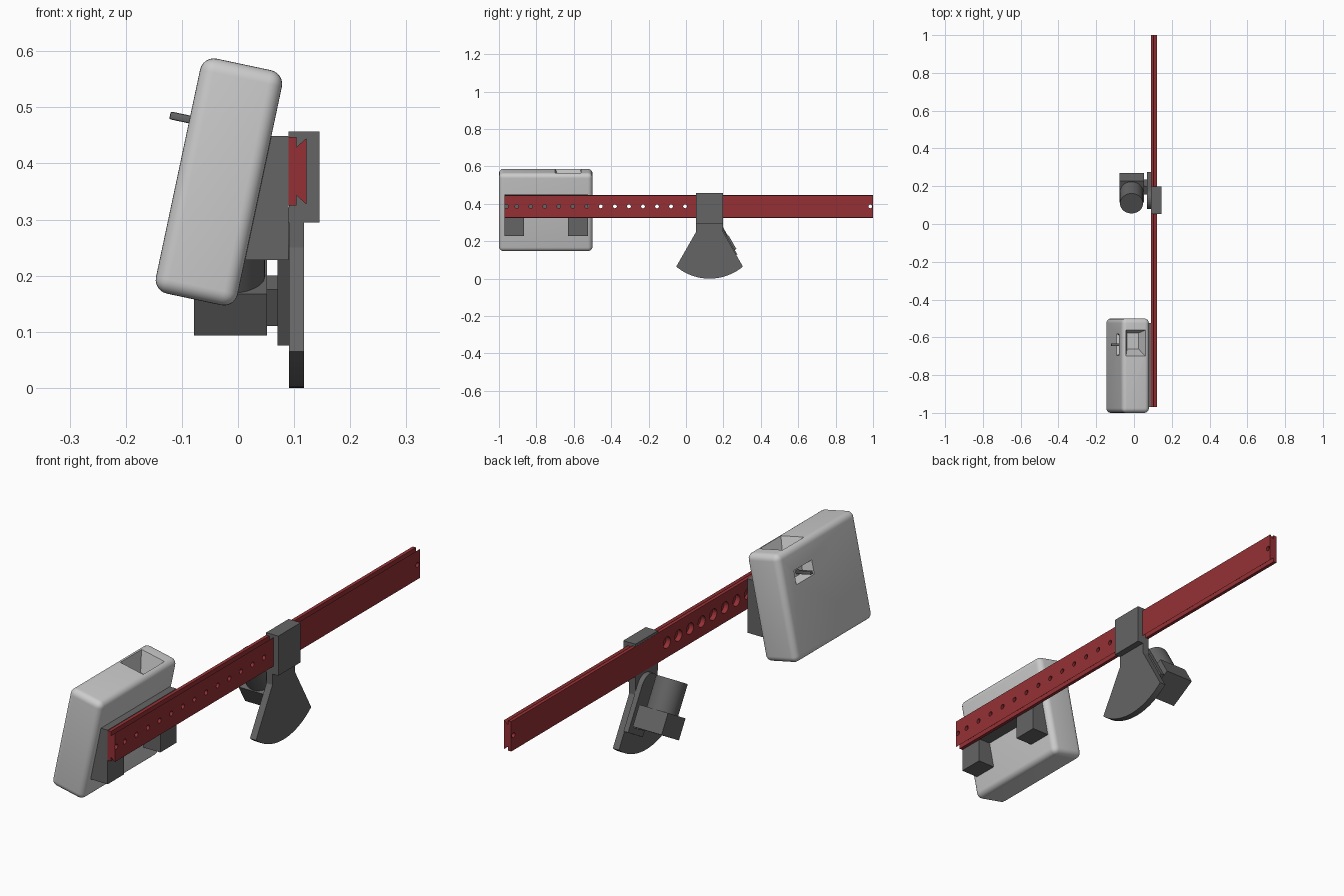
import bpy, bmesh, math
from mathutils import Matrix, Vector

if "Cube" in bpy.data.objects:
    bpy.data.objects.remove(bpy.data.objects["Cube"])

red = bpy.data.materials.new("red_paint")
red.diffuse_color = (0.30, 0.03, 0.035, 1)
red.use_nodes = True
red.node_tree.nodes["Principled BSDF"].inputs["Base Color"].default_value = red.diffuse_color
dark = bpy.data.materials.new("dark_grey")
dark.diffuse_color = (0.13, 0.13, 0.13, 1)
dark.use_nodes = True
dark.node_tree.nodes["Principled BSDF"].inputs["Base Color"].default_value = dark.diffuse_color


def finish(name, bm, mat=None, matrix=None, smooth=False):
    if matrix:
        bm.transform(matrix)
    bmesh.ops.recalc_face_normals(bm, faces=bm.faces)
    me = bpy.data.meshes.new(name)
    bm.to_mesh(me)
    bm.free()
    ob = bpy.data.objects.new(name, me)
    bpy.context.collection.objects.link(ob)
    if mat:
        me.materials.append(mat)
    if smooth:
        select(ob)
        bpy.ops.object.shade_smooth_by_angle(angle=math.radians(35))
    return ob


def select(ob):
    bpy.ops.object.select_all(action='DESELECT')
    ob.select_set(True)
    bpy.context.view_layer.objects.active = ob


def add_box(bm, lo, hi):
    lo, hi = Vector(lo), Vector(hi)
    m = Matrix.Translation((lo + hi) / 2) @ Matrix.Diagonal((*(hi - lo), 1))
    bmesh.ops.create_cube(bm, size=1, matrix=m)


def add_prism(bm, pts, a, b, axis):
    """Extrude a profile: (x, z) along y, or (y, z) along x."""
    place = (lambda p, d: (p[0], d, p[1])) if axis == 'y' else (lambda p, d: (d, p[0], p[1]))
    v0 = [bm.verts.new(place(p, a)) for p in pts]
    v1 = [bm.verts.new(place(p, b)) for p in pts]
    bm.faces.new(v0)
    bm.faces.new(v1)
    for i in range(len(pts)):
        j = (i + 1) % len(pts)
        bm.faces.new((v0[i], v0[j], v1[j], v1[i]))


def prism(name, pts, a, b, axis, mat, matrix=None):
    bm = bmesh.new()
    add_prism(bm, pts, a, b, axis)
    return finish(name, bm, mat, matrix)


def box(name, lo, hi, mat=None, matrix=None):
    bm = bmesh.new()
    add_box(bm, lo, hi)
    return finish(name, bm, mat, matrix)


def hull(name, pts, matrix):
    bm = bmesh.new()
    bmesh.ops.convex_hull(bm, input=[bm.verts.new(p) for p in pts])
    return finish(name, bm, None, matrix)


def cut(ob, cutter):
    cutter.hide_render = True
    mod = ob.modifiers.new("cut", 'BOOLEAN')
    mod.operation, mod.solver, mod.object = 'DIFFERENCE', 'EXACT', cutter
    select(ob)
    bpy.ops.object.modifier_apply(modifier=mod.name)
    bpy.data.objects.remove(cutter)


def x_cylinders(name, ys, z, r, x0, x1):
    bm = bmesh.new()
    for y in ys:
        m = Matrix.Translation(((x0 + x1) / 2, y, z)) @ Matrix.Rotation(math.pi / 2, 4, 'Y')
        bmesh.ops.create_cone(bm, cap_ends=True, segments=24, radius1=r, radius2=r,
                              depth=x1 - x0, matrix=m)
    return finish(name, bm)


# Dovetail rail with counterbored holes
half = [(0.09, 0.447), (0.104, 0.447), (0.104, 0.429), (0.122, 0.445)]
mid = 0.386
profile = half + [(x, 2 * mid - z) for x, z in reversed(half)]
rail = prism("rail", profile, -0.97, 1.0, 'y', red)
holes = [-0.005 - 0.075 * k for k in range(13)]
cut(rail, x_cylinders("hole_cutter", holes + [-0.96, 0.985], mid, 0.010, 0.08, 0.13))
cut(rail, x_cylinders("counterbore_cutter", holes, mid, 0.023, 0.08, 0.11))

# Tilted rounded housing with a funnel on top and a lever slot on its back
W, D, H = 0.149, 0.50, 0.428
tilt = Matrix.Translation((-0.034, -0.75, 0.367)) @ Matrix.Rotation(math.radians(12), 4, 'Y')
bm = bmesh.new()
add_box(bm, (-W / 2, -D / 2, -H / 2), (W / 2, D / 2, H / 2))
bmesh.ops.bevel(bm, geom=bm.edges[:], offset=0.025, segments=6, profile=0.5, affect='EDGES')
housing = finish("housing", bm, None, tilt)


def rect(x0, x1, y0, y1, z):
    return [(x, y, z) for x in (x0, x1) for y in (y0, y1)]


# slightly proud of the face so the openings cut cleanly
cut(housing, hull("funnel_cutter", rect(-0.057, 0.053, 0.047, 0.190, 0.222)
                  + rect(-0.030, 0.032, 0.088, 0.173, 0.130), tilt))
slot = [(-0.080, y, z) for y in (0.05, 0.172) for z in (0.068, 0.128)]
slot += [(-0.040, y, z) for y in (0.075, 0.147) for z in (0.083, 0.113)]
cut(housing, hull("slot_cutter", slot, tilt))
select(housing)
bpy.ops.object.shade_smooth_by_angle(angle=math.radians(30))

# Lever in the slot
bm = bmesh.new()
add_box(bm, (-0.110, 0.103, 0.091), (-0.035, 0.117, 0.105))
bmesh.ops.bevel(bm, geom=bm.edges[:], offset=0.003, segments=2, profile=0.5, affect='EDGES')
finish("lever", bm, dark, tilt, True)


# Wedge bracket between housing and rail
def face_x(z):
    return 0.034 + (z - 0.367) * math.tan(math.radians(12))


def wedge(z0, z1):
    return [(0.09, z0), (0.09, z1), (face_x(z1), z1), (face_x(z0), z0)]


prism("bracket_beam", wedge(0.33, 0.449), -0.865, -0.63, 'y', dark)
for name, y in (("bracket_leg_front", -0.97), ("bracket_leg_rear", -0.63)):
    prism(name, wedge(0.228, 0.449), y, y + 0.105, 'y', dark)

# Carriage gripping the rail
inner = [(x + 0.0005, z) for x, z in profile]
prism("carriage", [(0.09, 0.457), (0.145, 0.457), (0.145, 0.295), (0.09, 0.295)]
      + inner[::-1], 0.053, 0.198, 'y', dark)

# Fan-shaped plate hanging below
cy, R = 0.126, 0.279
arc = []
for i in range(25):
    a = math.radians(-129.7 + 79.4 * i / 24)
    arc.append((cy + R * math.cos(a), R + R * math.sin(a)))
prism("fan_plate", [(0.198, 0.32), (0.054, 0.32), (0.054, 0.25)] + arc + [(0.198, 0.25)],
      0.0905, 0.118, 'x', dark)

# Motor group leaning 30 degrees along the fan edge
lean = Matrix.Translation((0, 0.192, 0.1625)) @ Matrix.Rotation(math.radians(30), 4, 'X')
cap = [(0.055 * math.cos(math.pi * i / 16), 0.115 + 0.055 * math.sin(math.pi * i / 16))
       for i in range(17)]
prism("motor_mount", cap + [(-0.055, -0.069), (0.055, -0.069)], 0.07, 0.0905, 'x', dark, lean)
box("gearbox_hub", (0.05, -0.025, -0.0455), (0.072, 0.025, 0.0295), dark, lean)
box("gearbox", (-0.078, -0.065, -0.0425), (0.052, 0.065, 0.0425), dark, lean)
bm = bmesh.new()
bmesh.ops.create_cone(bm, cap_ends=True, segments=40, radius1=0.061, radius2=0.061, depth=0.125,
                      matrix=Matrix.Translation((-0.013, 0, 0.104)))
finish("motor", bm, dark, lean, True)
